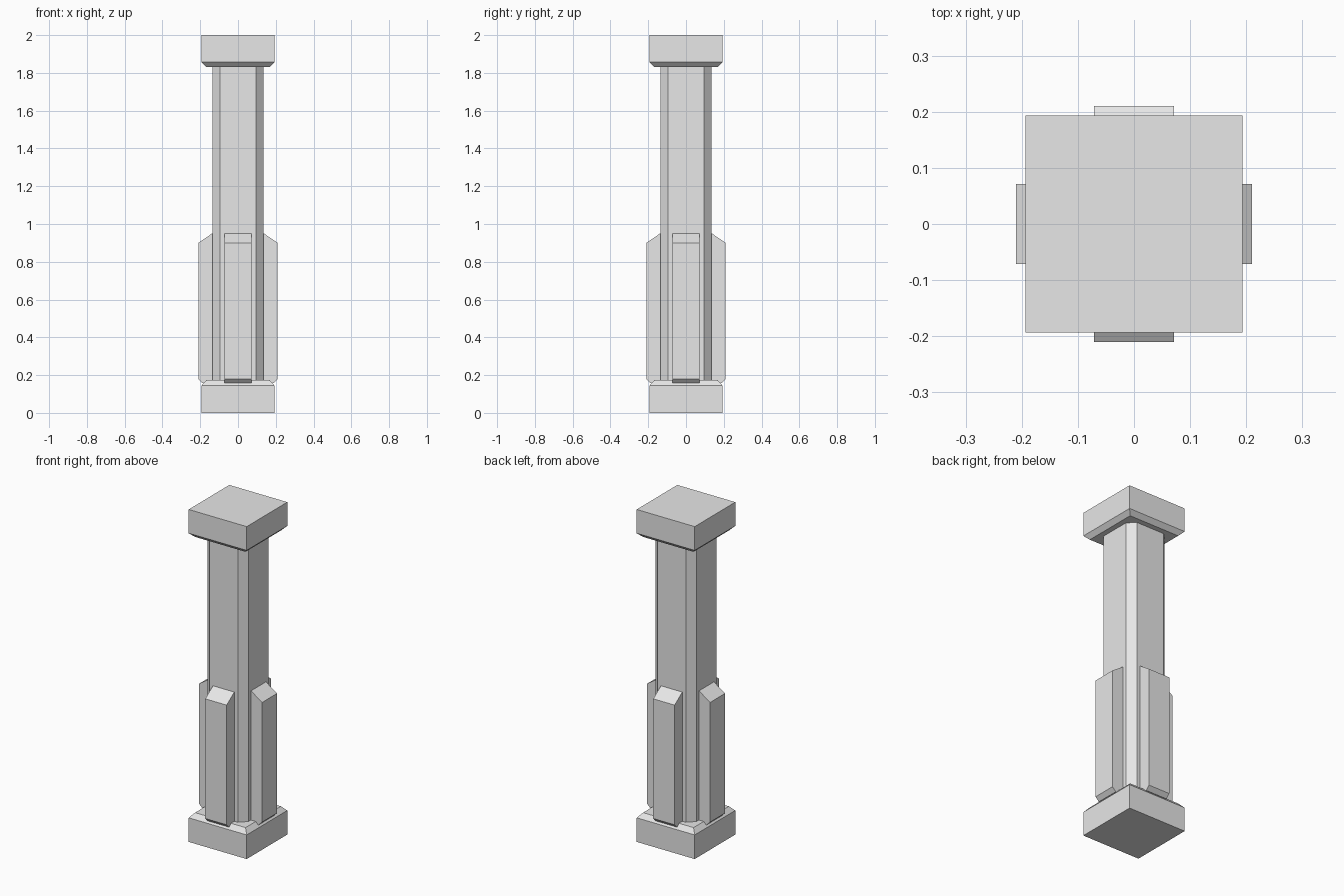
import bpy, bmesh, math
from mathutils import Matrix, Vector

cube = bpy.data.objects.get("Cube")
if cube:
    bpy.data.objects.remove(cube, do_unlink=True)

stone = bpy.data.materials.new("grey_stone")
stone.use_nodes = True
GREY = (0.8, 0.8, 0.8, 1)
stone.diffuse_color = GREY
stone.node_tree.nodes["Principled BSDF"].inputs["Base Color"].default_value = GREY


def loft(name, rings, turn=0):
    """Join matching rings of points into a closed, flat-faced solid."""
    bm = bmesh.new()
    rot = Matrix.Rotation(turn, 3, "Z")
    loops = [[bm.verts.new(rot @ Vector(p)) for p in ring] for ring in rings]
    n = len(loops[0])
    for low, high in zip(loops, loops[1:]):
        for i in range(n):
            j = (i + 1) % n
            bm.faces.new((low[i], low[j], high[j], high[i]))
    bm.faces.new(loops[0][::-1])
    bm.faces.new(loops[-1])
    bmesh.ops.recalc_face_normals(bm, faces=bm.faces)
    mesh = bpy.data.meshes.new(name)
    bm.to_mesh(mesh)
    bm.free()
    mesh.materials.append(stone)
    obj = bpy.data.objects.new(name, mesh)
    bpy.context.collection.objects.link(obj)
    return obj


def square(r, z):
    return [(-r, -r, z), (r, -r, z), (r, r, z), (-r, r, z)]


def octagon(r, c, z):
    return [(-c, -r, z), (c, -r, z), (r, -c, z), (r, c, z),
            (c, r, z), (-c, r, z), (-r, c, z), (-r, -c, z)]


# Square base and capital, each chamfered towards the shaft
HALF, INNER = 0.193, 0.168
loft("base", [square(HALF, 0), square(HALF, 0.145), square(INNER, 0.173)])
loft("capital", [square(INNER, 1.832), square(HALF, 1.857), square(HALF, 2)])

# Shaft with chamfered corners
loft("shaft", [octagon(0.136, 0.094, 0.16), octagon(0.136, 0.094, 1.84)])

# Buttress on each side, sloped at the top and cut back at the foot
profile = [(0.12, 0.157), (0.187, 0.157), (0.21, 0.18), (0.21, 0.9),
           (0.137, 0.95), (0.12, 0.95)]
for i, side in enumerate(("front", "left", "back", "right")):
    rings = [[(x, -d, z) for d, z in profile] for x in (-0.071, 0.071)]
    loft(side + "_buttress", rings, i * math.pi / 2)
